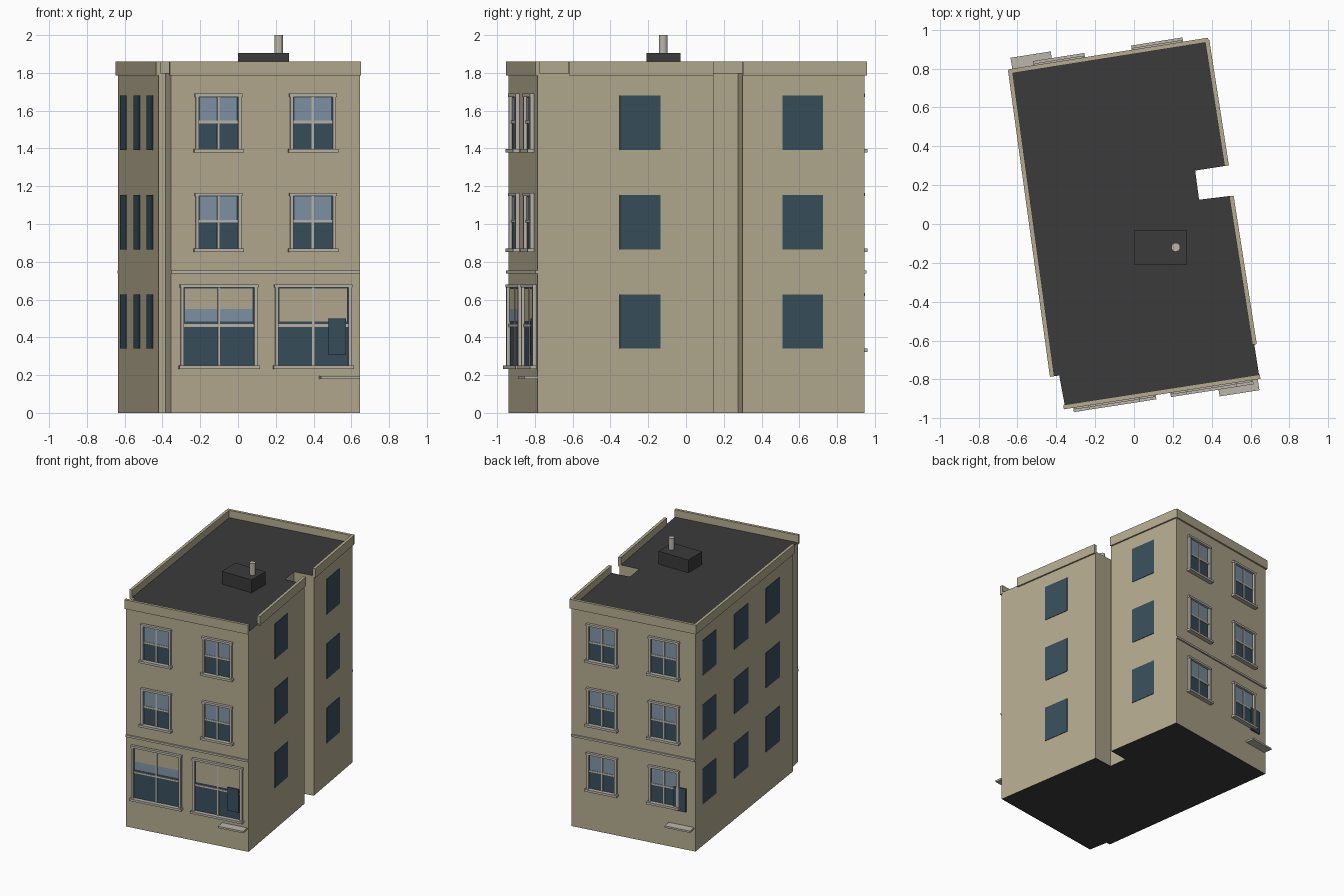
import bpy, bmesh, math
from mathutils import Matrix, Vector

if "Cube" in bpy.data.objects:
    bpy.data.objects.remove(bpy.data.objects["Cube"])


def material(name, rgb):
    m = bpy.data.materials.new(name)
    m.diffuse_color = (*rgb, 1)
    m.use_nodes = True
    m.node_tree.nodes["Principled BSDF"].inputs["Base Color"].default_value = m.diffuse_color
    return m


WALL = material("tan wall", (0.46, 0.41, 0.28))
TRIM = material("stone trim", (0.50, 0.47, 0.41))
GLASS = material("dark glass", (0.040, 0.078, 0.105))
SHADE = material("light glass", (0.22, 0.30, 0.38))
ROOF = material("dark roof", (0.043, 0.043, 0.043))

# Footprint corners
FL, FR = Vector((-0.355, -0.94)), Vector((0.645, -0.785))
BR, BL = Vector((0.375, 0.945)), Vector((-0.635, 0.785))
LF = Vector((-0.42, -0.785))
FRONT, BACK, RIGHT, LEFT = (FL, FR), (BR, BL), (FR, BR), (BL, LF)


def finish(name, bm, *mats):
    bmesh.ops.recalc_face_normals(bm, faces=bm.faces)
    me = bpy.data.meshes.new(name)
    bm.to_mesh(me)
    bm.free()
    for m in mats:
        me.materials.append(m)
    ob = bpy.data.objects.new(name, me)
    bpy.context.collection.objects.link(ob)
    return ob


def wall_boxes(name, wall, mat, boxes):
    """Boxes on a wall: (t0, t1 along wall, z0, z1, d0, d1 outward)."""
    a, b = wall
    w = b - a
    u = w.normalized()
    n = Vector((u.y, -u.x))
    bm = bmesh.new()
    for t0, t1, z0, z1, d0, d1 in boxes:
        c = a + w * (t0 + t1) / 2 + n * (d0 + d1) / 2
        sx, sy = w * (t1 - t0), n * (d1 - d0)
        mx = Matrix(((sx.x, sy.x, 0, c.x), (sx.y, sy.y, 0, c.y),
                     (0, 0, z1 - z0, (z0 + z1) / 2), (0, 0, 0, 1)))
        bmesh.ops.create_cube(bm, size=1, matrix=mx)
    return finish(name, bm, mat)


def sash_window(name, wall, t0, t1, z0, z1, shades):
    """Framed window with sill, rail, mullion and blinds."""
    f, tm, zm = 0.017, (t0 + t1) / 2, (z0 + z1) / 2
    wall_boxes(name + "_glass", wall, GLASS, [(t0, t1, z0, z1, -0.004, 0.003)])
    wall_boxes(name + "_frame", wall, TRIM, [
        (t0, t0 + f, z0, z1, 0, 0.02), (t1 - f, t1, z0, z1, 0, 0.02),
        (t0 - .004, t1 + .004, z1 - f, z1, 0, 0.022),
        (t0 + f, t1 - f, zm - .007, zm + .007, 0, 0.009),
        (tm - .006, tm + .006, z0, z1 - f, 0, 0.009),
        (t0 - .01, t1 + .01, z0 - .012, z0 + .006, 0, 0.035)])
    for i, (mat, s0, s1) in enumerate(shades):
        wall_boxes(f"{name}_blind_{i}", wall, mat,
                   [(t0 + .024, t1 - .024, s0, s1, 0, 0.005)])


# Building body: extruded footprint with notches, roof and base coloured by direction
outline = [FL, FR, (0.50, 0.145), (0.335, 0.125), (0.315, 0.275),
           (0.476, 0.30), BR, BL, LF, (-0.385, -0.78)]
bm = bmesh.new()
base = bm.faces.new([bm.verts.new((p[0], p[1], 0)) for p in outline])
top = bmesh.ops.extrude_face_region(bm, geom=[base])["geom"]
bmesh.ops.translate(bm, vec=(0, 0, 1.80),
                    verts=[g for g in top if isinstance(g, bmesh.types.BMVert)])
if not any(f.normal.z < -.5 and f.calc_center_median().z < .01 for f in bm.faces) \
        and not any(f.calc_center_median().z < .01 for f in bm.faces):
    bm.faces.new([v for v in bm.verts if v.co.z < .01])
bm.normal_update()
for f in bm.faces:
    f.material_index = 1 if abs(f.normal.z) > 0.5 else 0
finish("building_body", bm, WALL, ROOF)

# Parapets
for name, wall, t0, t1 in [("front", FRONT, -.008, 1.004), ("back", BACK, -.008, 1.01),
                           ("left", LEFT, -.004, 1), ("right_front", RIGHT, .095, .537),
                           ("right_back", RIGHT, .627, 1)]:
    wall_boxes(name + "_parapet", wall, WALL, [(t0, t1, 1.785, 1.86, -.01, .013)])

# Front and back walls: string course, sash windows, side panel and ledge
for side, wall in (("front", FRONT), ("back", BACK)):
    wall_boxes(side + "_string_course", wall, TRIM, [(0, 1, .738, .754, 0, .012)])
    floors = [(.865, 1.165), (1.39, 1.69)]
    if side == "back":
        floors.append((.335, .635))
    for z0, z1 in floors:
        for k, tc in enumerate((.25, .75)):
            sash_window(f"{side}_window_{k}_{int(z0 * 100)}", wall, tc - .121, tc + .121,
                        z0, z1, [(SHADE, (z0 + z1) / 2 + .007, z1 - .02)])
    wall_boxes(side + "_panel", wall, GLASS, [(.83, .926, .31, .50, 0, .013)])
    wall_boxes(side + "_ledge", wall, TRIM, [(.785, .99, .18, .195, 0, .07)])
sash_window("shop_window_left", FRONT, .05, .455, .245, .68,
            [(SHADE, .485, .55), (WALL, .55, .658)])
sash_window("shop_window_right", FRONT, .55, .955, .245, .68, [(WALL, .485, .658)])

# Plain side windows on three floors
for side, wall, spans in [("right", RIGHT, [(.251, .376), (.749, .873)]),
                          ("left", LEFT, [(.07, .21), (.395, .54), (.72, .86)])]:
    wall_boxes(side + "_windows", wall, GLASS,
               [(a, b, z, z + .288, -.004, .004) for a, b in spans
                for z in (.34, .865, 1.393)])

# Roof box and vent pipe
bm = bmesh.new()
bmesh.ops.create_cube(bm, size=1, matrix=Matrix.Translation((.135, -.12, 1.85))
                      @ Matrix.Diagonal((.27, .18, .11, 1)))
finish("roof_box", bm, ROOF)
bm = bmesh.new()
bmesh.ops.create_cone(bm, cap_ends=True, segments=12, radius1=.023, radius2=.023,
                      depth=.1, matrix=Matrix.Translation((.215, -.12, 1.95)))
finish("vent_pipe", bm, TRIM)
